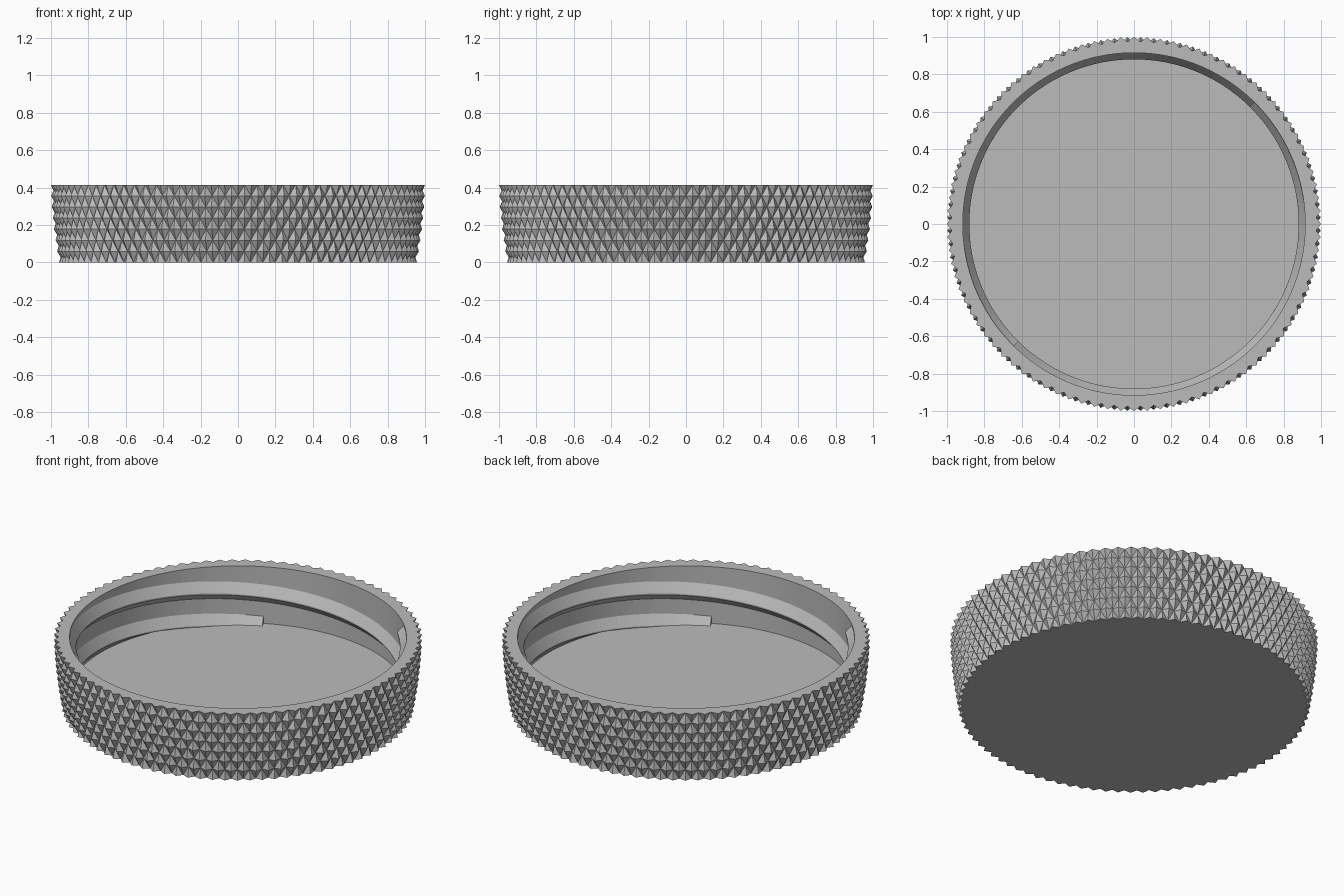
import bpy, bmesh
from math import sin, cos, pi, radians, tau

cube = bpy.data.objects.get("Cube")
if cube:
    bpy.data.objects.remove(cube, do_unlink=True)

HEIGHT, FLOOR = 0.415, 0.075
BORE, CREST = 0.915, 0.88
TEETH, ROWS, DEPTH = 88, 7, 0.026
COLS = TEETH * 2

grey = bpy.data.materials.new("plain grey")
grey.use_nodes = True
grey.diffuse_color = (0.5, 0.5, 0.5, 1)
grey.node_tree.nodes["Principled BSDF"].inputs["Base Color"].default_value = (0.5, 0.5, 0.5, 1)


def finish(bm, name):
    bmesh.ops.recalc_face_normals(bm, faces=bm.faces)
    mesh = bpy.data.meshes.new(name)
    bm.to_mesh(mesh)
    bm.free()
    mesh.materials.append(grey)
    obj = bpy.data.objects.new(name, mesh)
    bpy.context.collection.objects.link(obj)
    return obj


def polar(r, a, z):
    return (r * cos(a), r * sin(a), z)


def bridge(bm, lower, upper):
    for i in range(len(lower)):
        k = (i + 1) % len(lower)
        bm.faces.new((lower[i], lower[k], upper[k], upper[i]))


# Lid shell: diamond-knurled outside, plain bore and floor inside
bm = bmesh.new()
rings = []
for j in range(ROWS + 1):
    t = j / ROWS
    tip = 0.957 + 0.043 * sin(t * pi / 2)
    rings.append([bm.verts.new(polar(tip - DEPTH * ((i + j + 1) % 2), tau * i / COLS, HEIGHT * t))
                  for i in range(COLS)])

# Each cell folds along its valley diagonal, giving four-sided pyramids
for j in range(ROWS):
    low, high = rings[j], rings[j + 1]
    for i in range(COLS):
        k = (i + 1) % COLS
        a, b, c, d = low[i], low[k], high[k], high[i]
        if (i + j) % 2 == 0:
            bm.faces.new((a, b, c))
            bm.faces.new((a, c, d))
        else:
            bm.faces.new((a, b, d))
            bm.faces.new((b, c, d))

inner_top, inner_floor = [[bm.verts.new(polar(BORE, tau * i / COLS, z)) for i in range(COLS)]
                          for z in (HEIGHT, FLOOR)]
bridge(bm, rings[-1], inner_top)
bridge(bm, inner_top, inner_floor)
bm.faces.new(inner_floor)
bm.faces.new(rings[0])
finish(bm, "lid_shell")


# Two-start screw thread: a triangular ridge swept up the bore
LEAD = 0.386
SECTION = [(BORE + 0.006, 0.07), (CREST, 0.004), (CREST, -0.004), (BORE + 0.006, -0.05)]


def thread(name, start):
    bm = bmesh.new()
    steps = 140
    z0, z1 = FLOOR - 0.02, HEIGHT - 0.05
    sections = []
    for s in range(steps + 1):
        z = z0 + (z1 - z0) * s / steps
        a = start + tau * (z - FLOOR) / LEAD
        sections.append([bm.verts.new(polar(r, a, min(max(z + dz, FLOOR - 0.002), HEIGHT - 0.002)))
                         for r, dz in SECTION])
    for low, high in zip(sections, sections[1:]):
        bridge(bm, low, high)
    bm.faces.new(sections[0])
    bm.faces.new(sections[-1])
    return finish(bm, name)


for n in range(2):
    thread("screw_thread_%d" % (n + 1), radians(135) + n * pi)
